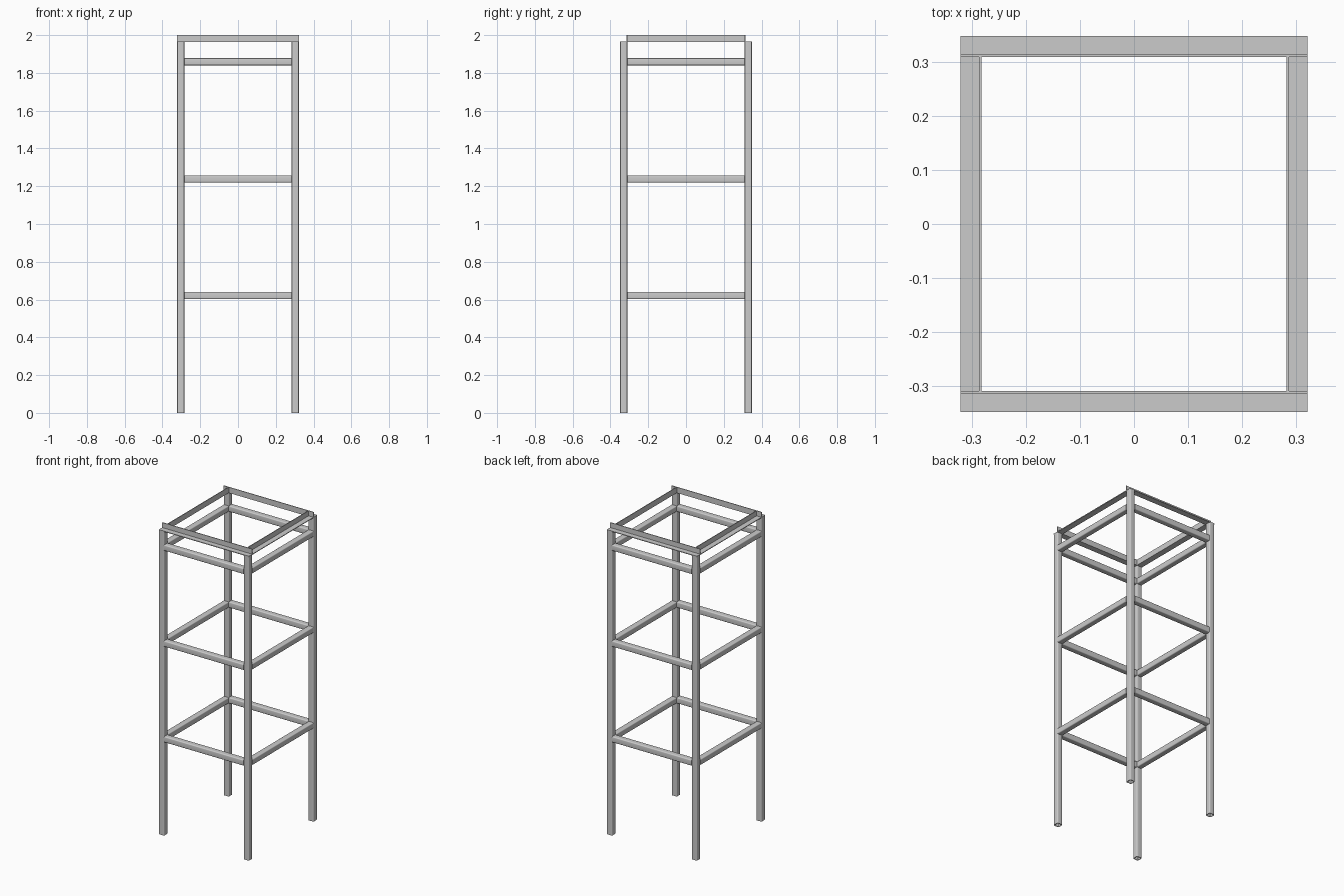
import bpy, bmesh
from math import sin, cos, pi
from mathutils import Vector

if "Cube" in bpy.data.objects:
    bpy.data.objects.remove(bpy.data.objects["Cube"])

S = 0.038          # tube width
WALL = 0.004       # tube wall
T = 0.0045         # angle bar thickness
LX, LY = 0.303, 0.330   # leg centres
LEG_H, TOP = 1.963, 2.0


def rounded_square(half, r, seg=4):
    pts = []
    for q, (sx, sy) in enumerate([(1, 1), (-1, 1), (-1, -1), (1, -1)]):
        for i in range(seg + 1):
            a = q * pi / 2 + i / seg * pi / 2
            pts.append((sx * (half - r) + r * cos(a), sy * (half - r) + r * sin(a)))
    return pts


def finish(name, bm):
    bmesh.ops.recalc_face_normals(bm, faces=bm.faces)
    me = bpy.data.meshes.new(name)
    bm.to_mesh(me)
    bm.free()
    ob = bpy.data.objects.new(name, me)
    bpy.context.collection.objects.link(ob)
    return ob


def frame_axes(axis):
    # u, v span the cross-section, w runs along the bar
    return {'X': (Vector((0, 1, 0)), Vector((0, 0, 1)), Vector((1, 0, 0))),
            'Y': (Vector((1, 0, 0)), Vector((0, 0, 1)), Vector((0, 1, 0))),
            'Z': (Vector((1, 0, 0)), Vector((0, 1, 0)), Vector((0, 0, 1)))}[axis]


def tube(name, axis, centre, length):
    """Hollow square tube with rounded corners."""
    u, v, w = frame_axes(axis)
    c = Vector(centre)
    bm = bmesh.new()
    rings = []
    for half, r, e in ((S / 2, 0.006, -1), (S / 2, 0.006, 1),
                       (S / 2 - WALL, 0.003, 1), (S / 2 - WALL, 0.003, -1)):
        rings.append([bm.verts.new(c + u * a + v * b + w * (e * length / 2))
                      for a, b in rounded_square(half, r)])
    n = len(rings[0])
    for k in range(4):
        a, b = rings[k], rings[(k + 1) % 4]
        for i in range(n):
            j = (i + 1) % n
            f = bm.faces.new((a[i], a[j], b[j], b[i]))
            f.smooth = k in (0, 2)
    for e in bm.edges:
        if e.calc_face_angle(0) > 0.6:
            e.smooth = False
    return finish(name, bm)


def angle_bar(name, axis, inner, outer, length):
    """L-section: flat flange on the legs, upright flange on the inner edge."""
    u, v, w = frame_axes(axis)
    d = 1 if outer > inner else -1
    prof = [(inner, LEG_H), (outer, LEG_H), (outer, LEG_H + T),
            (inner + d * T, LEG_H + T), (inner + d * T, TOP), (inner, TOP)]
    bm = bmesh.new()
    ends = [[bm.verts.new(u * a + v * b + w * (e * length / 2)) for a, b in prof]
            for e in (-1, 1)]
    for ring in ends:
        bm.faces.new(ring)
    for i in range(6):
        j = (i + 1) % 6
        bm.faces.new((ends[0][i], ends[0][j], ends[1][j], ends[1][i]))
    return finish(name, bm)


# legs
for sx, side in ((-1, "left"), (1, "right")):
    for sy, end in ((-1, "front"), (1, "back")):
        tube(f"{end}_{side}_leg", 'Z', (sx * LX, sy * LY, LEG_H / 2), LEG_H)

# three levels of rails between the legs
for level, z in (("lower", 0.621), ("middle", 1.239), ("upper", 1.859)):
    for s, end, side in ((-1, "front", "left"), (1, "back", "right")):
        tube(f"{level}_{end}_rail", 'X', (0, s * LY, z), 2 * LX - S)
        tube(f"{level}_{side}_rail", 'Y', (s * LX, 0, z), 2 * LY - S)

# top frame of angle bars
for s, end, side in ((-1, "front", "left"), (1, "back", "right")):
    angle_bar(f"top_{end}_angle", 'X', s * (LY - S / 2 - 0.001), s * (LY + S / 2),
              2 * LX + S)
    angle_bar(f"top_{side}_angle", 'Y', s * (LX - S / 2 - 0.001), s * (LX + S / 2),
              2 * (LY - S / 2 - 0.001))
